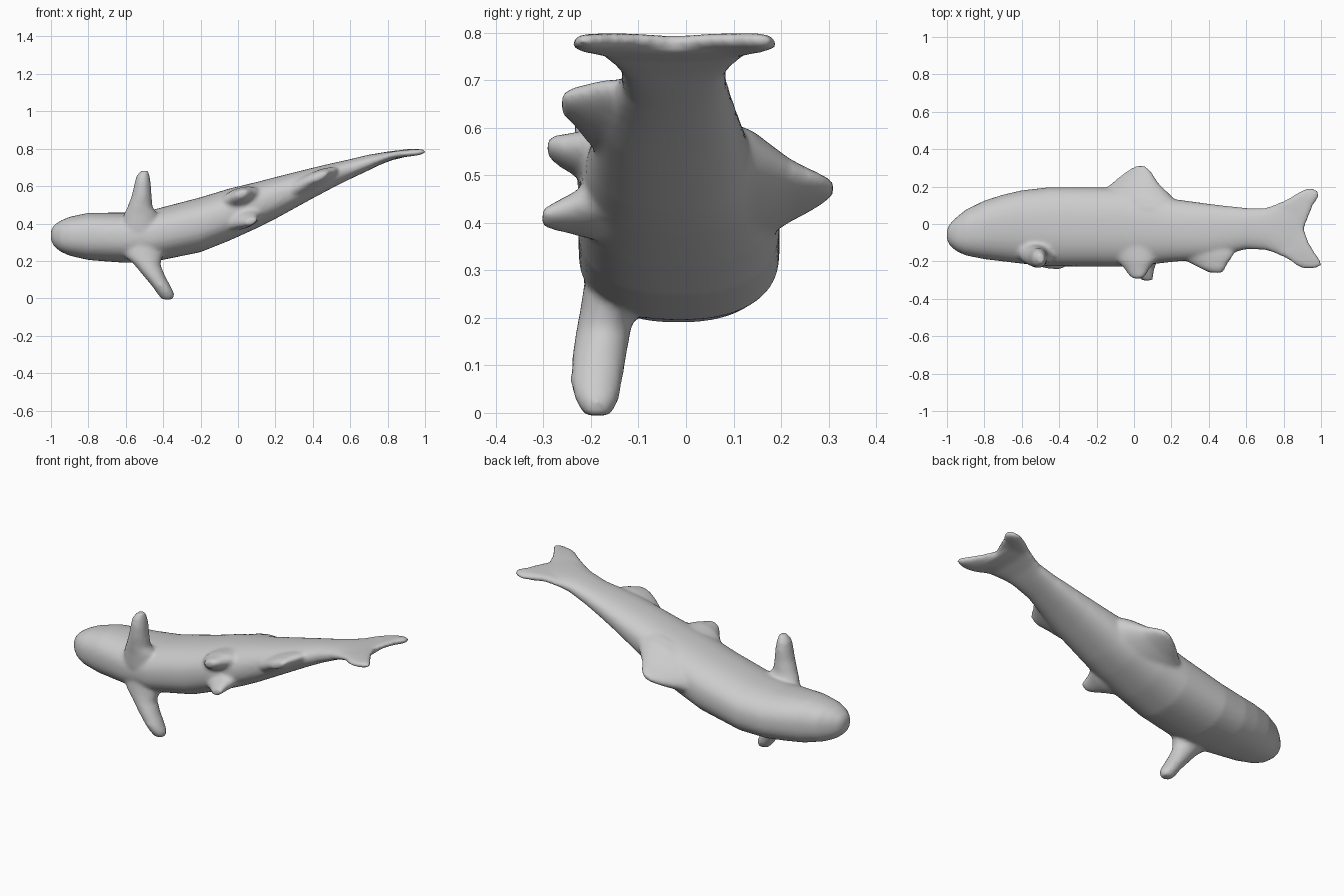
import bpy, bmesh, math

cube = bpy.data.objects.get("Cube")
if cube:
    bpy.data.objects.remove(cube, do_unlink=True)

grey = bpy.data.materials.new("light_grey")
grey.use_nodes = True
grey.diffuse_color = (0.6, 0.6, 0.6, 1)
grey.node_tree.nodes["Principled BSDF"].inputs["Base Color"].default_value = (0.6, 0.6, 0.6, 1)

bm = bmesh.new()


def power(v, p):
    return math.copysign(abs(v) ** p, v)


def loft(sections, place, n=32, squareness=2.0):
    """Closed skin over elliptical sections; place maps (section, u, v) to a point."""
    rings = []
    for s in sections:
        ring = []
        for i in range(n):
            a = 2 * math.pi * i / n
            u, v = power(math.cos(a), 2 / squareness), power(math.sin(a), 2 / squareness)
            ring.append(bm.verts.new(place(s, u, v)))
        rings.append(ring)
    for a, b in zip(rings, rings[1:]):
        for i in range(n):
            j = (i + 1) % n
            bm.faces.new((a[i], a[j], b[j], b[i]))
    bm.faces.new(rings[0])
    bm.faces.new(rings[-1])


def along_x(s, u, v):
    x, y0, y1, z0, z1 = s
    return (x, (y0 + y1) / 2 + u * (y1 - y0) / 2, (z0 + z1) / 2 + v * (z1 - z0) / 2)


def along_y(s, u, v):
    # section: y, x range, centre z, half thickness, rise of z along x
    y, x0, x1, z, t, slope = s
    dx = u * (x1 - x0) / 2
    return ((x0 + x1) / 2 + dx, y, z + v * t + slope * dx)


def along_z(s, u, v):
    z, x0, x1, y0, y1 = s
    return ((x0 + x1) / 2 + u * (x1 - x0) / 2, (y0 + y1) / 2 + v * (y1 - y0) / 2, z)


# Body from snout to tail root: x, y range, z range
loft([
    (-1.0, -.085, -.03, .31, .365), (-.985, -.115, .0, .28, .39),
    (-.95, -.145, .035, .25, .415), (-.9, -.168, .076, .228, .436),
    (-.8, -.188, .125, .205, .457), (-.7, -.2, .157, .197, .458),
    (-.6, -.212, .18, .19, .458), (-.45, -.226, .197, .196, .475),
    (-.2, -.228, .197, .247, .54), (-.05, -.228, .192, .307, .586),
    (.1, -.215, .165, .375, .622), (.2, -.203, .135, .425, .648),
    (.4, -.185, .108, .535, .698), (.5, -.16, .096, .588, .722),
    (.6, -.135, .086, .638, .744), (.7, -.138, .085, .685, .768),
    (.75, -.155, .102, .71, .776), (.82, -.188, .135, .738, .788),
    (.88, -.225, .155, .752, .793), (.905, -.2, .14, .758, .794),
], along_x, 40, 2.35)

# Tail lobes
loft([(-.02, .75, .91, .765, .02, .2), (.05, .75, .938, .768, .02, .2),
      (.1, .77, .958, .772, .02, .15), (.145, .84, .988, .778, .019, .1),
      (.172, .885, .988, .778, .016, .1), (.188, .92, .965, .779, .009, .1)], along_y, 24, 2.8)
loft([(-.03, .75, .91, .765, .02, .2), (-.1, .75, .935, .768, .02, .2),
      (-.15, .77, .965, .772, .02, .15), (-.2, .84, 1.0, .777, .018, .1),
      (-.222, .87, 1.003, .778, .015, .1), (-.24, .91, .965, .778, .008, .1)], along_y, 24, 2.8)

# Dorsal fin
loft([(.08, -.22, .25, .48, .11, .35), (.14, -.2, .21, .475, .095, .35),
      (.185, -.16, .165, .47, .07, .35), (.22, -.115, .13, .468, .05, .35),
      (.255, -.075, .108, .468, .036, .35), (.285, -.035, .09, .47, .024, .35),
      (.31, .01, .06, .472, .014, .35)], along_y)

# Pelvic fins: tip y, tip x, tip z, base z
for tip_y, tip_x, tip_z, base_z in ((-.292, .02, .56, .53), (-.303, .072, .41, .43)):
    steps = ((-.12, .13, .06), (-.2, .10, .055), (-.235, .07, .042),
             (-.27, .048, .03), (tip_y, .028, .018))
    for_sections = []
    for k, (y, half, t) in enumerate(steps):
        f = k / 4
        x = .01 + (tip_x - .01) * f
        for_sections.append((y, x - half, x + half, base_z + (tip_z - base_z) * f, t, .25))
    loft(for_sections, along_y)

# Anal fin
loft([(-.1, .2, .55, .61, .05, .45), (-.17, .22, .53, .615, .05, .45),
      (-.205, .29, .505, .63, .04, .45), (-.235, .35, .488, .645, .03, .4),
      (-.262, .405, .475, .65, .018, .35)], along_y)

# Pectoral fins, one on each side of the lying body
loft([(.36, -.63, -.41, -.22, -.08), (.45, -.61, -.43, -.225, -.1),
      (.49, -.59, -.457, -.23, -.115), (.55, -.568, -.462, -.235, -.125),
      (.61, -.554, -.466, -.235, -.13), (.65, -.545, -.472, -.228, -.14),
      (.682, -.52, -.478, -.21, -.16)], along_z)
loft([(.3, -.64, -.38, -.21, -.06), (.22, -.6, -.405, -.222, -.1),
      (.18, -.555, -.415, -.23, -.115), (.12, -.505, -.39, -.24, -.125),
      (.06, -.455, -.358, -.243, -.135), (.025, -.432, -.34, -.232, -.142),
      (-.006, -.405, -.345, -.213, -.16)], along_z)

bmesh.ops.recalc_face_normals(bm, faces=bm.faces)
mesh = bpy.data.meshes.new("fish_body")
bm.to_mesh(mesh)
bm.free()
fish = bpy.data.objects.new("fish_body", mesh)
bpy.context.collection.objects.link(fish)
mesh.materials.append(grey)

# Fuse fins into the body and soften the joins
remesh = fish.modifiers.new("fuse", "REMESH")
remesh.mode = "VOXEL"
remesh.voxel_size = 0.011
remesh.use_smooth_shade = True
soften = fish.modifiers.new("soften", "SMOOTH")
soften.factor = 0.5
soften.iterations = 5

bpy.ops.object.select_all(action="DESELECT")
fish.select_set(True)
bpy.context.view_layer.objects.active = fish
for name in ("fuse", "soften"):
    bpy.ops.object.modifier_apply(modifier=name)
bpy.ops.object.shade_smooth()
